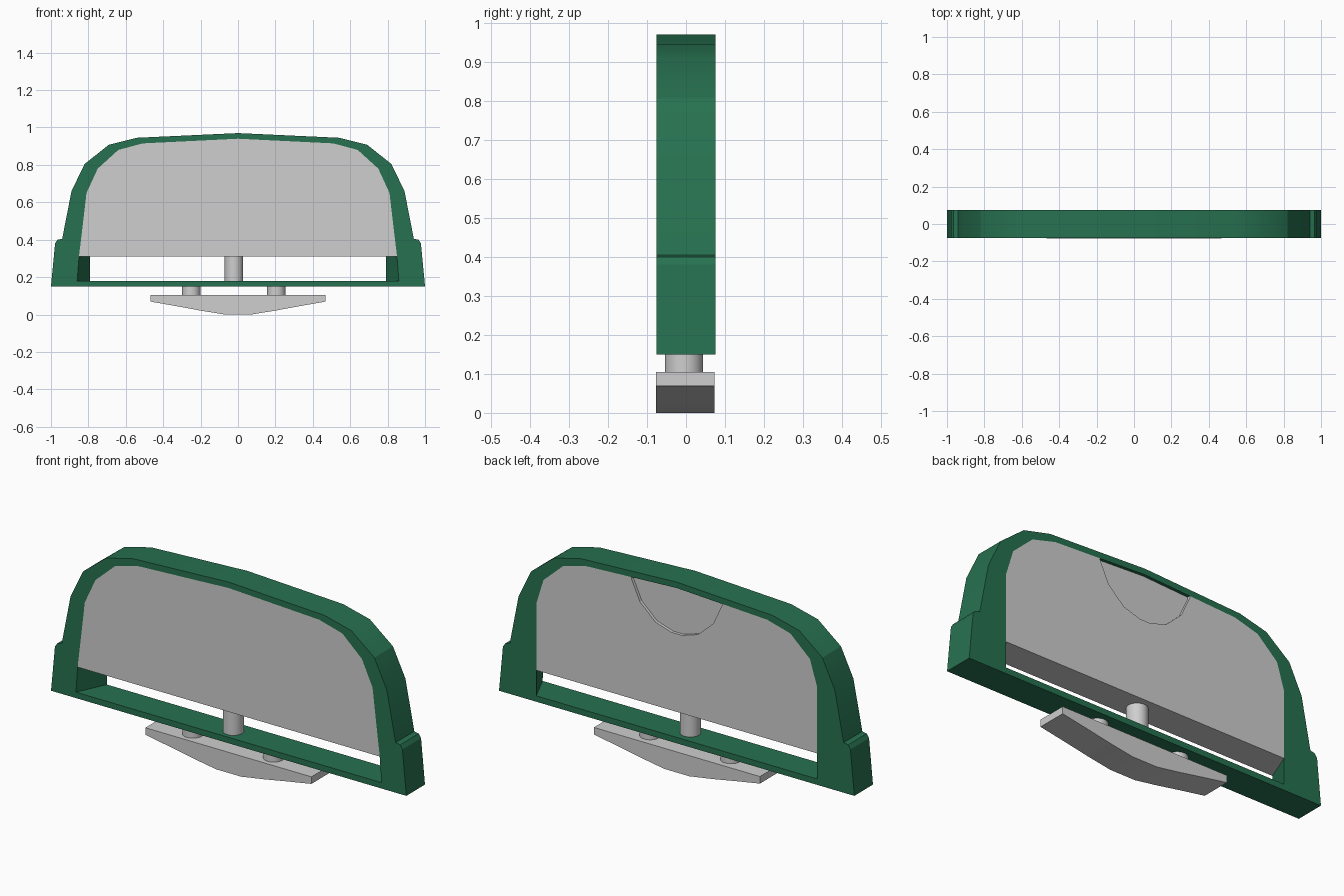
import bpy, bmesh

cube = bpy.data.objects.get("Cube")
if cube:
    bpy.data.objects.remove(cube, do_unlink=True)


def material(name, rgb):
    m = bpy.data.materials.new(name)
    m.use_nodes = True
    m.diffuse_color = (*rgb, 1)
    m.node_tree.nodes["Principled BSDF"].inputs["Base Color"].default_value = (*rgb, 1)
    return m


green = material("dark green", (0.02, 0.165, 0.08))
grey = material("light grey", (0.62, 0.62, 0.62))
HALF = 0.075


def mirrored(half):
    """Closed outline from the +x half, listed from the centre top down."""
    return half + [(-x, z) for x, z in reversed(half) if x > 0]


def finish(bm, name, mat):
    bmesh.ops.recalc_face_normals(bm, faces=bm.faces[:])
    mesh = bpy.data.meshes.new(name)
    bm.to_mesh(mesh)
    bm.free()
    obj = bpy.data.objects.new(name, mesh)
    bpy.context.collection.objects.link(obj)
    mesh.materials.append(mat)
    return obj


def ring(bm, outline, y):
    return [bm.verts.new((x, y, z)) for x, z in outline]


def bridge(bm, a, b):
    n = len(a)
    for i in range(n):
        j = (i + 1) % n
        bm.faces.new((a[i], a[j], b[j], b[i]))


def loft(name, front, back, y0, y1, mat):
    bm = bmesh.new()
    a, b = ring(bm, front, y0), ring(bm, back, y1)
    bridge(bm, a, b)
    bm.faces.new(a)
    bm.faces.new(b)
    return finish(bm, name, mat)


def smooth(obj):
    bpy.ops.object.select_all(action="DESELECT")
    obj.select_set(True)
    bpy.context.view_layer.objects.active = obj
    bpy.ops.object.shade_smooth_by_angle(angle=0.45)


# Outlines: the opening narrows toward the back
outer_half = [(0, .97), (.54, .945), (.69, .908), (.82, .805), (.89, .66),
              (.94, .405), (.965, .4), (.978, .38), (1, .15)]
inner_half = [(0, .94), (.51, .915), (.64, .88), (.75, .78), (.81, .65),
              (.843, .37), (.847, .34), (.85, .31), (.86, .18)]
back_half = [(min(x, .79), z) for x, z in inner_half]

# Frame
bm = bmesh.new()
loops = [ring(bm, mirrored(o), y) for o, y in (
    (outer_half, -HALF), (outer_half, HALF), (back_half, HALF), (inner_half, -HALF))]
for i in range(4):
    bridge(bm, loops[i], loops[(i + 1) % 4])
smooth(finish(bm, "frame", green))

# Panel filling the upper opening, with a shallow rounded pocket in its back
panel = loft("panel", mirrored(inner_half[:-1]), mirrored(back_half[:-1]), -HALF, HALF, grey)
pocket = mirrored([(0, 1.1), (.255, 1.1), (.255, .92), (.207, .815), (.12, .735), (.03, .707)])
cutter = loft("pocket_cutter", pocket, pocket, HALF - .015, HALF + .1, grey)
cutter.hide_render = True
cutter.hide_set(True)
cut = panel.modifiers.new("pocket", "BOOLEAN")
cut.operation = "DIFFERENCE"
cut.solver = "EXACT"
cut.object = cutter
bpy.context.view_layer.objects.active = panel
bpy.ops.object.modifier_apply(modifier=cut.name)
bpy.data.objects.remove(cutter, do_unlink=True)

# Pins
for name, x, z0, z1 in (("centre_pin", -.022, .17, .32),
                        ("right_pin", -.25, .1, .16), ("left_pin", .205, .1, .16)):
    bpy.ops.mesh.primitive_cylinder_add(vertices=32, radius=.049, depth=z1 - z0,
                                        location=(x, -.005, (z0 + z1) / 2))
    pin = bpy.context.object
    pin.name = name
    pin.data.materials.append(grey)
    smooth(pin)

# Curved foot under the frame
foot = mirrored([(0, .105), (.467, .105), (.467, .069), (.33, .045), (.2, .021), (.07, 0)])
smooth(loft("foot", foot, foot, -.077, .073, grey))
